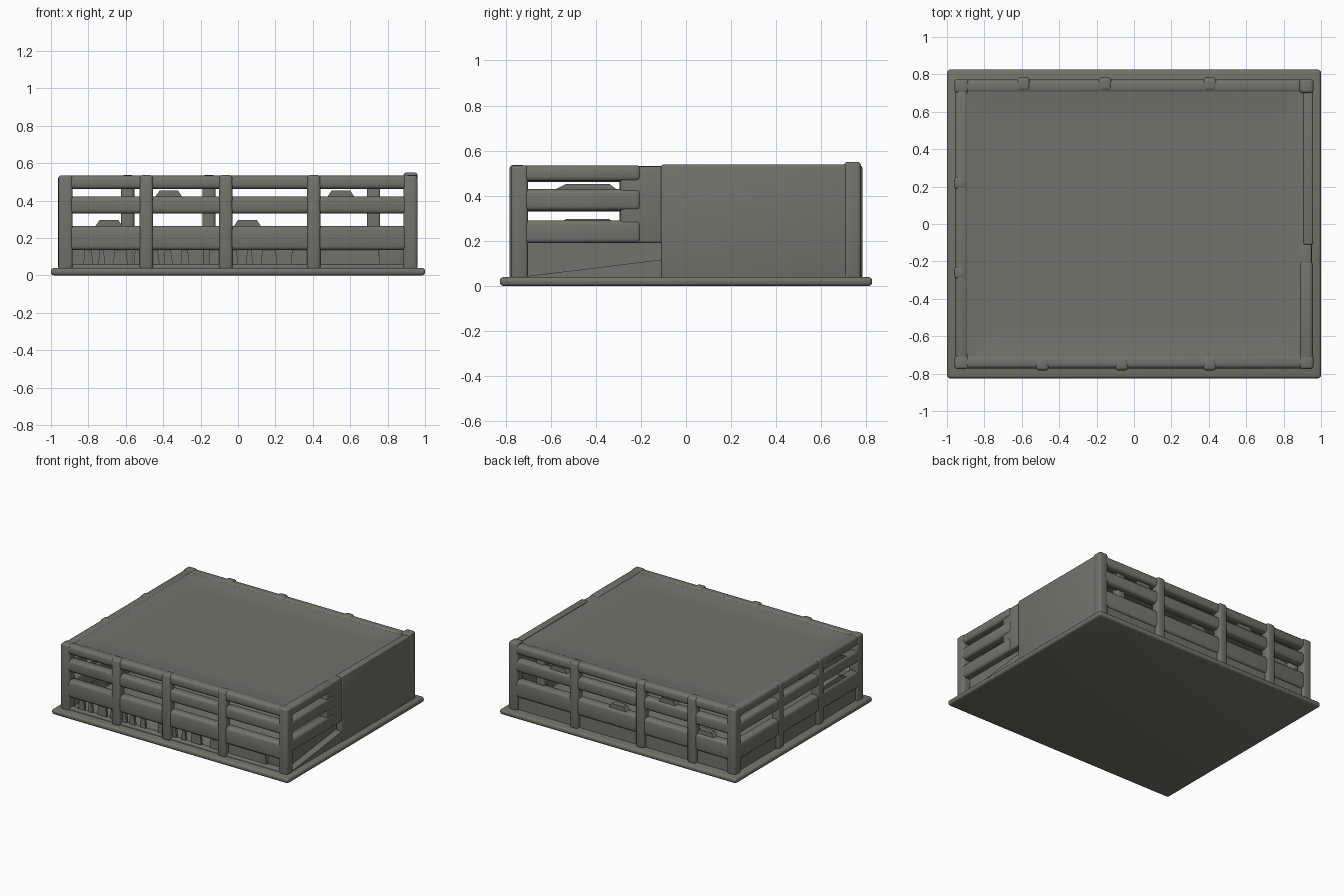
import bpy, bmesh, math

if "Cube" in bpy.data.objects:
    bpy.data.objects.remove(bpy.data.objects["Cube"])

mat = bpy.data.materials.new("weathered olive grey")
mat.diffuse_color = (0.17, 0.17, 0.15, 1)
mat.use_nodes = True
mat.node_tree.nodes["Principled BSDF"].inputs["Base Color"].default_value = mat.diffuse_color


def finish(name, bm):
    bmesh.ops.recalc_face_normals(bm, faces=bm.faces)
    me = bpy.data.meshes.new(name)
    bm.to_mesh(me)
    bm.free()
    me.materials.append(mat)
    ob = bpy.data.objects.new(name, me)
    bpy.context.collection.objects.link(ob)
    bpy.ops.object.select_all(action='DESELECT')
    ob.select_set(True)
    bpy.context.view_layer.objects.active = ob
    bpy.ops.object.shade_smooth_by_angle(angle=math.radians(40))
    return ob


def box(name, x0, x1, y0, y1, z0, z1, r=0.0):
    bm = bmesh.new()
    bmesh.ops.create_cube(bm, size=1)
    for v in bm.verts:
        v.co = ((x0 + x1) / 2 + v.co.x * (x1 - x0),
                (y0 + y1) / 2 + v.co.y * (y1 - y0),
                (z0 + z1) / 2 + v.co.z * (z1 - z0))
    if r:
        bmesh.ops.bevel(bm, geom=bm.edges[:], offset=r, segments=3,
                        profile=0.5, affect='EDGES')
    return finish(name, bm)


def prism(name, pts, axis, a, b):
    """Extrude a 2D outline (other axis, z) along x or y."""
    bm = bmesh.new()
    rows = []
    for d in (a, b):
        rows.append([bm.verts.new((d, p, z) if axis == 'x' else (p, d, z)) for p, z in pts])
    n = len(pts)
    for row in rows:
        bm.faces.new(row)
    for i in range(n):
        j = (i + 1) % n
        bm.faces.new((rows[0][i], rows[0][j], rows[1][j], rows[1][i]))
    return finish(name, bm)


# base plate with a rounded lip
box("base_plate", -1, 1, -0.825, 0.825, 0, 0.04, 0.016)

# slightly dished roof slab
bm = bmesh.new()
bmesh.ops.create_grid(bm, x_segments=32, y_segments=28, size=1)
for v in bm.verts:
    edge = min((1 - abs(v.co.x)) * 0.94, (1 - abs(v.co.y)) * 0.75)
    t = min(edge / 0.18, 1)
    v.co = (v.co.x * 0.935, v.co.y * 0.75, 0.53 - 0.018 * t * t * (3 - 2 * t))
ext = bmesh.ops.extrude_face_region(bm, geom=bm.faces[:])
for v in ext["geom"]:
    if isinstance(v, bmesh.types.BMVert):
        v.co.z -= 0.04
finish("roof", bm)

# corner posts
for sx in (-1, 1):
    for sy in (-1, 1):
        x, y = sx * 0.922, sy * 0.738
        top = 0.55 if (sx > 0 and sy > 0) else 0.535
        box("corner_post", x - 0.037, x + 0.037, y - 0.037, y + 0.037, 0.03, top, 0.014)

# intermediate posts on front, back and left
for sy, xs in ((-1, (-0.49, -0.065, 0.405)), (1, (-0.59, -0.155, 0.405))):
    for x in xs:
        y = sy * 0.747
        box("long_side_post", x - 0.036, x + 0.036, y - 0.036, y + 0.036, 0.03, 0.537, 0.018)
for y in (-0.26, 0.22):
    box("left_post", -0.962, -0.895, y - 0.035, y + 0.035, 0.03, 0.535, 0.018)

# horizontal rails all round
bands = ((0.462, 0.533), (0.33, 0.422), (0.135, 0.265))
for z0, z1 in bands:
    box("front_rail", -0.93, 0.93, -0.772, -0.70, z0, z1, 0.022)
    box("back_rail", -0.93, 0.93, 0.70, 0.772, z0, z1, 0.022)
    box("left_rail", -0.957, -0.885, -0.74, 0.74, z0, z1, 0.022)
for z0, z1 in ((0.465, 0.535), (0.335, 0.43), (0.19, 0.29)):
    box("right_rail", 0.885, 0.957, -0.74, -0.2, z0, z1, 0.02)

# closed lower walls, set back from the rails
box("back_lower_wall", -0.92, 0.92, 0.715, 0.755, 0.03, 0.22)
box("left_lower_wall", -0.94, -0.90, -0.74, 0.74, 0.03, 0.22)

# solid wall on the right, with a sloped kick panel under its rails
box("right_wall", 0.905, 0.957, -0.11, 0.765, 0.03, 0.538, 0.008)
box("right_wall_return", 0.89, 0.95, -0.29, -0.09, 0.19, 0.53, 0.012)
box("right_recess_panel", 0.88, 0.90, -0.72, -0.09, 0.03, 0.22)
prism("right_kick_panel", [(-0.72, 0.03), (-0.10, 0.03), (-0.10, 0.118), (-0.72, 0.042)],
      'x', 0.90, 0.953)

# broken skirting below the front rails: trapezoid stubs between gaps
box("front_sill", -0.92, 0.92, -0.765, -0.72, 0.03, 0.058, 0.008)
for a, b in ((-0.82, -0.785), (-0.74, -0.72), (-0.66, -0.60), (-0.55, -0.43),
             (-0.39, -0.36), (-0.30, -0.27), (-0.15, -0.01), (0.05, 0.07),
             (0.13, 0.20), (0.29, 0.75)):
    prism("front_skirt_piece", [(a - 0.008, 0.045), (b + 0.012, 0.045),
                                (b, 0.15), (a, 0.15)], 'y', -0.745, -0.725)

# block standing behind the front right bay
box("inner_block", 0.75, 0.885, -0.72, -0.60, 0.04, 0.20, 0.012)
box("inner_column", 0.69, 0.76, 0.67, 0.73, 0.04, 0.49, 0.012)

# low humps on the far rails seen through the gaps
for x, z in ((-0.69, 0.262), (0.05, 0.262), (-0.37, 0.418), (0.55, 0.418)):
    prism("back_rail_hump", [(x - 0.08, z - 0.01), (x + 0.08, z - 0.01),
                             (x + 0.05, z + 0.035), (x - 0.05, z + 0.035)], 'y', 0.71, 0.755)
for z in (0.262, 0.418):
    prism("left_rail_hump", [(-0.62, z - 0.01), (-0.28, z - 0.01), (-0.34, z + 0.035),
                             (-0.53, z + 0.035)], 'x', -0.94, -0.90)
